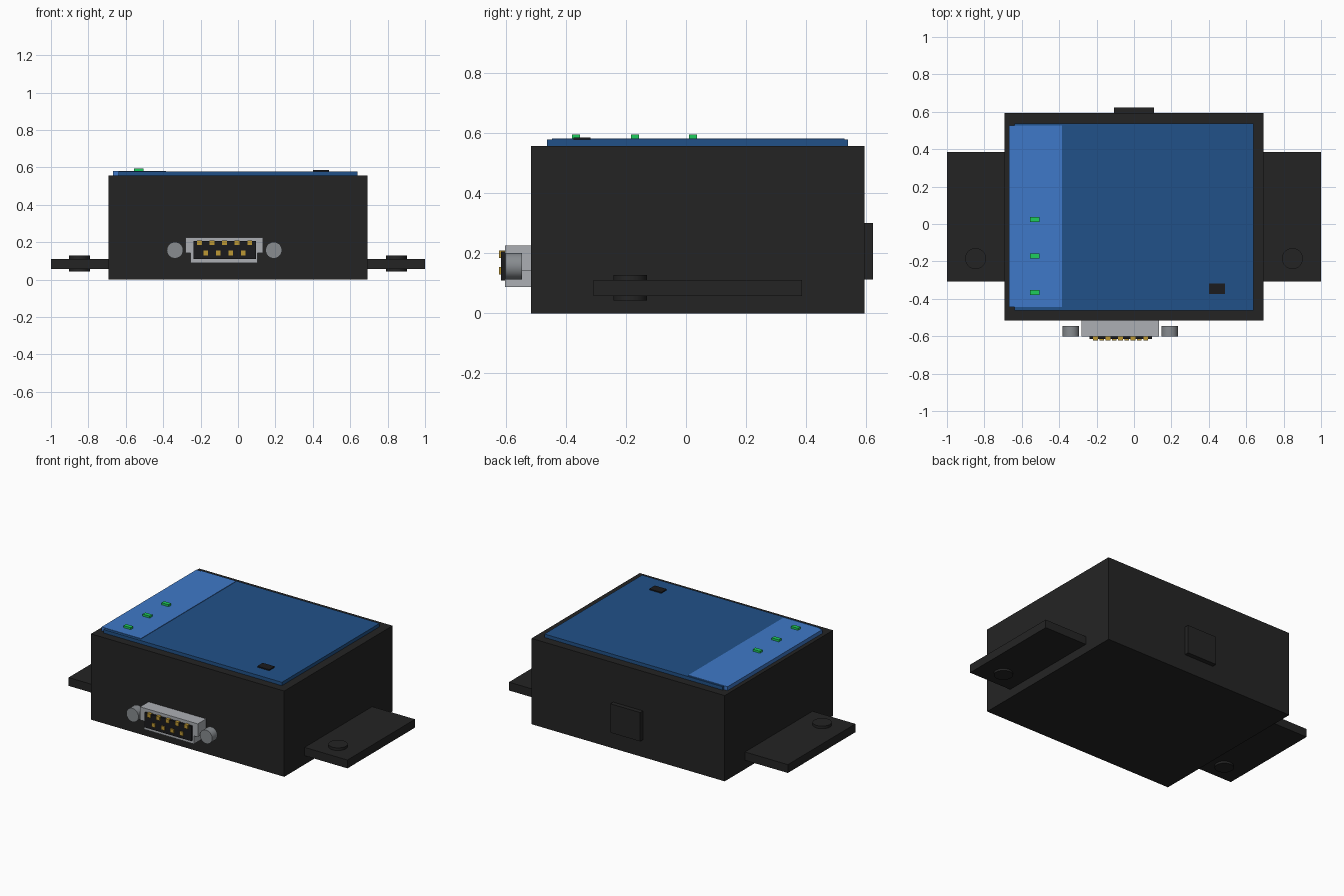
import bpy, math

if "Cube" in bpy.data.objects:
    bpy.data.objects.remove(bpy.data.objects["Cube"])


def material(name, rgb):
    # sRGB 0-255 to linear
    lin = [((c / 255 + 0.055) / 1.055) ** 2.4 if c > 10 else c / 255 / 12.92 for c in rgb]
    m = bpy.data.materials.new(name)
    m.diffuse_color = (*lin, 1)
    m.use_nodes = True
    m.node_tree.nodes["Principled BSDF"].inputs["Base Color"].default_value = m.diffuse_color
    return m


BLACK = material("case black", (36, 36, 36))
INSERT = material("insert black", (27, 27, 29))
NAVY = material("dark blue", (33, 81, 136))
BLUE = material("light blue", (63, 121, 200))
GREEN = material("led green", (30, 205, 92))
SILVER = material("shell silver", (172, 175, 180))
STEEL = material("screw grey", (136, 140, 144))
GOLD = material("pin gold", (190, 152, 52))


def box(name, x, y, z, mat):
    """Box from (min, max) ranges."""
    bpy.ops.mesh.primitive_cube_add(size=1, location=[sum(r) / 2 for r in (x, y, z)])
    o = bpy.context.object
    o.scale = [r[1] - r[0] for r in (x, y, z)]
    bpy.ops.object.transform_apply(location=False, rotation=False, scale=True)
    o.name = name
    o.data.materials.append(mat)
    return o


def disc(name, loc, radius, depth, mat, rot=(0, 0, 0)):
    bpy.ops.mesh.primitive_cylinder_add(vertices=32, radius=radius, depth=depth,
                                        location=loc, rotation=rot)
    o = bpy.context.object
    o.name = name
    o.data.materials.append(mat)
    bpy.ops.object.shade_smooth_by_angle(angle=math.radians(30))
    return o


# Case and rear clip
box("case", (-0.693, 0.693), (-0.516, 0.593), (0, 0.556), BLACK)
box("rear_clip", (-0.107, 0.107), (0.58, 0.622), (0.113, 0.30), BLACK)

# Mounting tabs with screw heads
for side, s in (("left", -1), ("right", 1)):
    box(f"{side}_tab", tuple(sorted((s * 0.68, s))), (-0.307, 0.385), (0.057, 0.111), BLACK)
    disc(f"{side}_tab_screw", (s * 0.847, -0.185, 0.0855), 0.056, 0.085, BLACK)

# Top panels
box("main_panel", (-0.64, 0.639), (-0.463, 0.538), (0.55, 0.578), NAVY)
box("led_panel", (-0.667, -0.385), (-0.445, 0.527), (0.55, 0.581), BLUE)
box("panel_button", (0.40, 0.486), (-0.374, -0.318), (0.57, 0.585), INSERT)

# Indicator lights
for i, y in enumerate((-0.366, -0.17, 0.023)):
    box(f"led_{i + 1}", (-0.556, -0.505), (y - 0.0135, y + 0.0135), (0.57, 0.594), GREEN)

# Serial connector: stepped shell, insert, pins
box("connector_shell_upper", (-0.281, 0.133), (-0.602, -0.51), (0.141, 0.226), SILVER)
box("connector_shell_lower", (-0.254, 0.105), (-0.602, -0.51), (0.088, 0.141), SILVER)
box("connector_insert", (-0.239, 0.096), (-0.615, -0.55), (0.109, 0.205), INSERT)
for count, x0, z in ((5, -0.206, 0.196), (4, -0.1725, 0.142)):
    for i in range(count):
        x = x0 + i * 0.067
        box("connector_pin", (x - 0.0125, x + 0.0125), (-0.622, -0.59),
            (z - 0.0125, z + 0.0125), GOLD)

# Connector screws
for side, x in (("left", -0.337), ("right", 0.191)):
    disc(f"{side}_connector_screw", (x, -0.573, 0.157), 0.044, 0.055, STEEL,
         (math.pi / 2, 0, 0))
